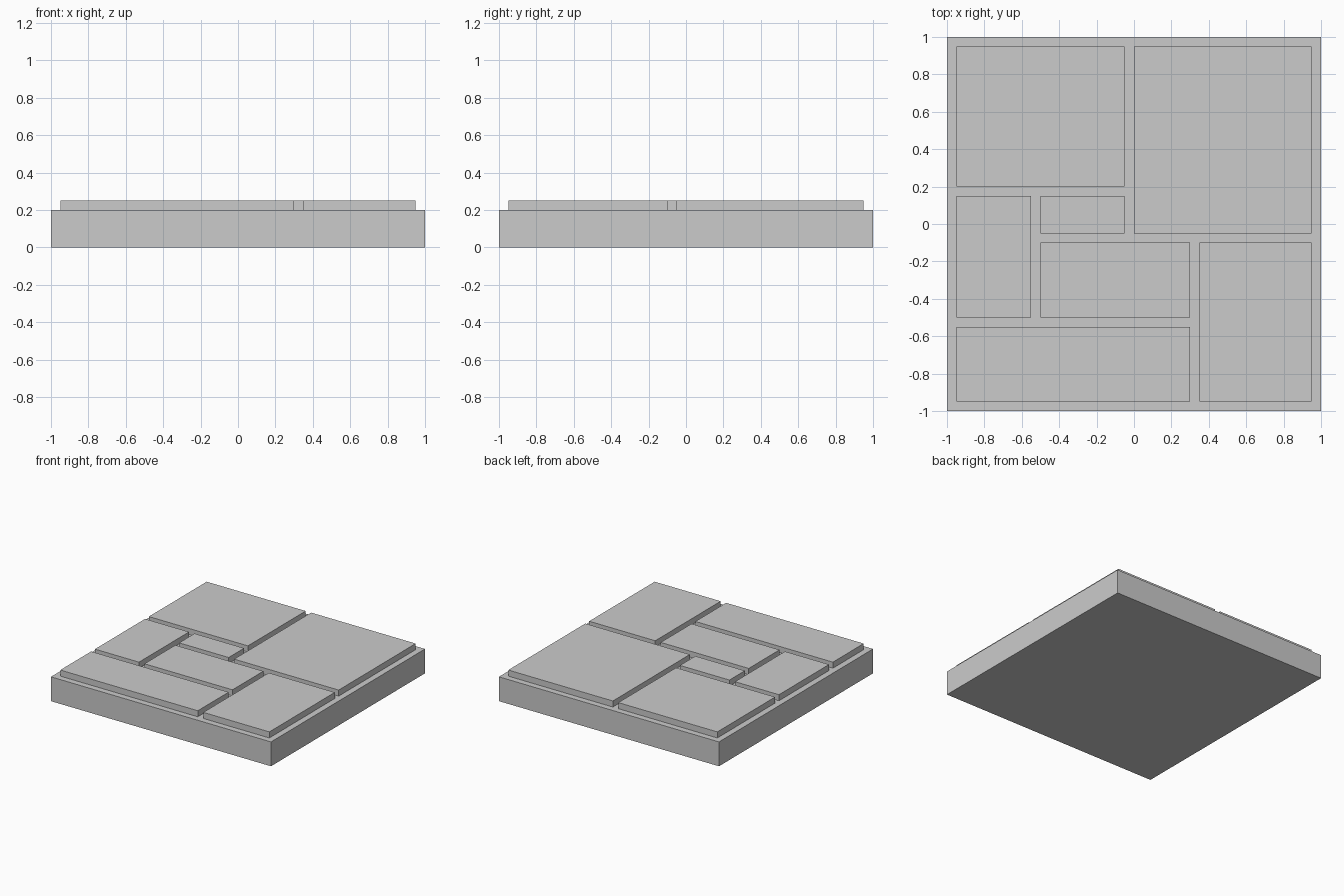
import bpy

if "Cube" in bpy.data.objects:
    bpy.data.objects.remove(bpy.data.objects["Cube"])


def box(name, x0, x1, y0, y1, z0, z1):
    """Axis-aligned box given by its bounds."""
    bpy.ops.mesh.primitive_cube_add(size=1)
    obj = bpy.context.object
    obj.name = name
    obj.scale = (x1 - x0, y1 - y0, z1 - z0)
    obj.location = ((x0 + x1) / 2, (y0 + y1) / 2, (z0 + z1) / 2)
    bpy.ops.object.transform_apply(location=False, rotation=False, scale=True)
    return obj


BASE_TOP, TILE_TOP, SINK = 0.20, 0.25, 0.005

# Square base slab
box("base_slab", -1, 1, -1, 1, 0, BASE_TOP)

# Raised paving stones, 0.05 gaps: x0, x1, y0, y1
stones = {
    "stone_back_left": (-0.95, -0.05, 0.20, 0.95),
    "stone_back_right": (0.00, 0.95, -0.05, 0.95),
    "stone_left": (-0.95, -0.55, -0.50, 0.15),
    "stone_small": (-0.50, -0.05, -0.05, 0.15),
    "stone_middle": (-0.50, 0.30, -0.50, -0.10),
    "stone_front_right": (0.35, 0.95, -0.95, -0.10),
    "stone_front_left": (-0.95, 0.30, -0.95, -0.55),
}
for name, bounds in stones.items():
    # Sunk slightly into the slab so no faces coincide
    box(name, *bounds, BASE_TOP - SINK, TILE_TOP)
